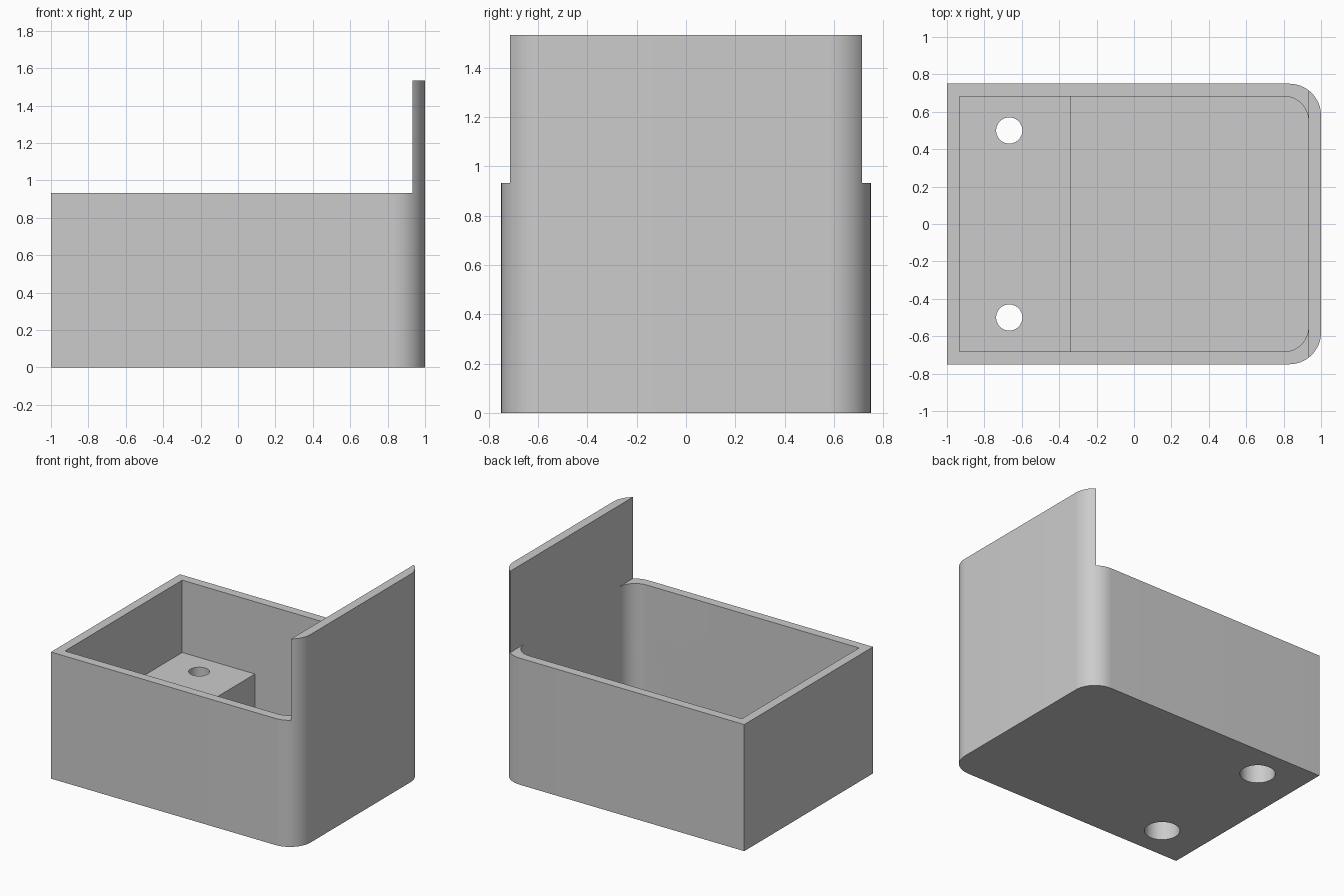
import bpy, bmesh, math

cube = bpy.data.objects.get("Cube")
if cube:
    bpy.data.objects.remove(cube, do_unlink=True)

WALL, RIM, TOP, LEDGE = 0.067, 0.933, 1.533, 0.4

grey = bpy.data.materials.new("light grey")
grey.use_nodes = True
grey.diffuse_color = (0.6, 0.6, 0.6, 1)
grey.node_tree.nodes["Principled BSDF"].inputs["Base Color"].default_value = (0.6, 0.6, 0.6, 1)


def prism(name, outline, z0, z1):
    """Extrude a flat outline from z0 to z1."""
    bm = bmesh.new()
    face = bm.faces.new([bm.verts.new((x, y, z0)) for x, y in outline])
    up = bmesh.ops.extrude_face_region(bm, geom=[face])["geom"]
    moved = [v for v in up if isinstance(v, bmesh.types.BMVert)]
    bmesh.ops.translate(bm, verts=moved, vec=(0, 0, z1 - z0))
    bmesh.ops.recalc_face_normals(bm, faces=bm.faces)
    mesh = bpy.data.meshes.new(name)
    bm.to_mesh(mesh)
    bm.free()
    obj = bpy.data.objects.new(name, mesh)
    bpy.context.collection.objects.link(obj)
    mesh.materials.append(grey)
    return obj


def tray(x0, x1, half, radius, steps=16):
    """Rectangle with its two +x corners rounded."""
    arc = []
    for i in range(steps + 1):
        a = math.pi / 2 * i / steps
        arc.append((x1 - radius + radius * math.cos(a), half - radius + radius * math.sin(a)))
    lower = [(x, -y) for x, y in reversed(arc)]
    return [(x0, -half)] + lower + arc + [(x0, half)]


def circle(cx, cy, r, n=48):
    return [(cx + r * math.cos(math.tau * i / n), cy + r * math.sin(math.tau * i / n))
            for i in range(n)]


# Solid body with tall back plate
body = prism("open_box_with_back_plate", tray(-1, 1, 0.75, 0.17), 0, TOP)

# Space above the rim, the cavity above the ledge block, and the deep cavity
cutters = [
    prism("rim_cutter", [(-2, -1), (RIM, -1), (RIM, 1), (-2, 1)], RIM, 2),
    prism("upper_cavity", tray(-RIM, RIM, 0.683, 0.133), LEDGE, RIM + 0.2),
    prism("deep_cavity", tray(-0.34, RIM, 0.683, 0.133), WALL, LEDGE + 0.2),
]

# Screw holes, counterbored from below
for side in (-1, 1):
    cutters.append(prism("screw_hole", circle(-0.667, side * 0.5, 0.07), -0.1, 0.6))
    cutters.append(prism("counterbore", circle(-0.667, side * 0.5, 0.119), -0.1, 0.27))

for cutter in cutters:
    cutter.hide_render = True
    mod = body.modifiers.new(cutter.name, 'BOOLEAN')
    mod.operation = 'DIFFERENCE'
    mod.solver = 'EXACT'
    mod.object = cutter

# Bake the cuts and remove the cutters
bpy.context.view_layer.update()
graph = bpy.context.evaluated_depsgraph_get()
baked = bpy.data.meshes.new_from_object(body.evaluated_get(graph))
body.modifiers.clear()
body.data = baked
for cutter in cutters:
    bpy.data.objects.remove(cutter, do_unlink=True)

# Smooth rounded corners, crisp edges
bpy.ops.object.select_all(action='DESELECT')
body.select_set(True)
bpy.context.view_layer.objects.active = body
bpy.ops.object.shade_smooth_by_angle(angle=math.radians(30))
